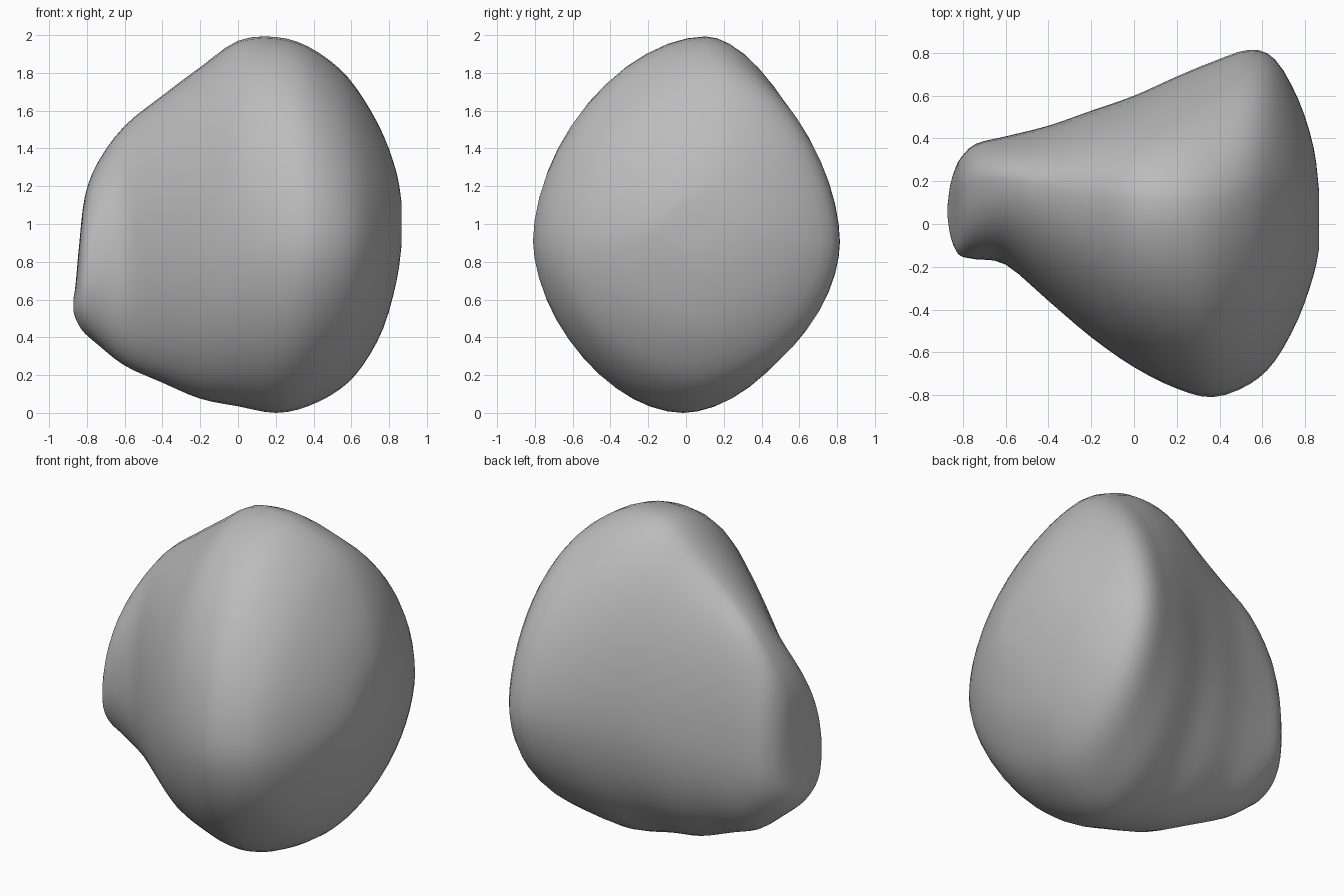
import bpy, bmesh, math

cube = bpy.data.objects.get("Cube")
if cube:
    bpy.data.objects.remove(cube)

# Stations along the body: x, lowest z, highest z, front y, back y
STATIONS = [
    (-.872, .54, .6, .03, .09), (-.86, .5, .68, -.05, .18),
    (-.84, .46, .9, -.11, .25), (-.81, .42, 1.15, -.15, .31),
    (-.74, .36, 1.33, -.165, .375), (-.6, .25, 1.52, -.19, .41),
    (-.4, .16, 1.68, -.36, .46), (-.2, .075, 1.83, -.53, .53),
    (0, .035, 1.97, -.67, .6), (.2, 0, 1.99, -.77, .69),
    (.37, .035, 1.94, -.81, .76), (.54, .125, 1.82, -.75, .815),
    (.66, .25, 1.67, -.64, .77), (.77, .45, 1.47, -.44, .58),
    (.84, .7, 1.27, -.24, .36), (.865, .88, 1.12, -.12, .16),
]
SIDES = 48
STEPS = 3


def spline(a, b, c, d, t):
    """Smooth value between b and c."""
    return b + t * ((c - a) + t * ((2 * a - 5 * b + 4 * c - d)
                    + t * (3 * (b - c) + d - a))) / 2


def mix(a, b, t):
    return a + (b - a) * max(0, min(1, t))


def refined_stations():
    last = len(STATIONS) - 1
    for i in range(last):
        near = [STATIONS[max(0, min(last, i + k))] for k in (-1, 0, 1, 2)]
        for step in range(STEPS):
            yield [spline(*values, step / STEPS) for values in zip(*near)]
    yield STATIONS[last]


def section(x, low, high, front, back):
    """Closed outline of four unequal rounded quarters."""
    along = (x + .8) / 1.2
    crest = mix(front, back, mix(.68, .58, along))
    keel = mix(front, back, mix(.5, .52, along))
    belly = mix(low, high, mix(.42, .46, along))
    power = 2 / mix(2.1, 1.8, along)
    for i in range(SIDES):
        angle = math.tau * i / SIDES
        s, c = math.sin(angle), math.cos(angle)
        middle = mix(keel, crest, (c + 1) / 2)
        side, tip = (back if s > 0 else front), (high if c > 0 else low)
        yield (x, middle + (side - middle) * abs(s) ** power,
               belly + (tip - belly) * abs(c) ** power)


# Body skin lofted through the stations and closed at both ends
bm = bmesh.new()
rings = [[bm.verts.new(p) for p in section(*station)]
         for station in refined_stations()]
for ring, following in zip(rings, rings[1:]):
    for i in range(SIDES):
        j = (i + 1) % SIDES
        bm.faces.new((ring[i], ring[j], following[j], following[i]))
for ring in (rings[0], rings[-1]):
    bm.faces.new(ring)
bmesh.ops.recalc_face_normals(bm, faces=bm.faces)
mesh = bpy.data.meshes.new("stone_body")
bm.to_mesh(mesh)
bm.free()
body = bpy.data.objects.new("stone_body", mesh)
bpy.context.collection.objects.link(body)

# Plain grey surface
grey = bpy.data.materials.new("stone_grey")
grey.use_nodes = True
colour = (.5, .5, .5, 1)
grey.diffuse_color = colour
grey.node_tree.nodes["Principled BSDF"].inputs["Base Color"].default_value = colour
mesh.materials.append(grey)

# Smooth shading over the whole body
bpy.context.view_layer.objects.active = body
body.select_set(True)
bpy.ops.object.shade_smooth()
